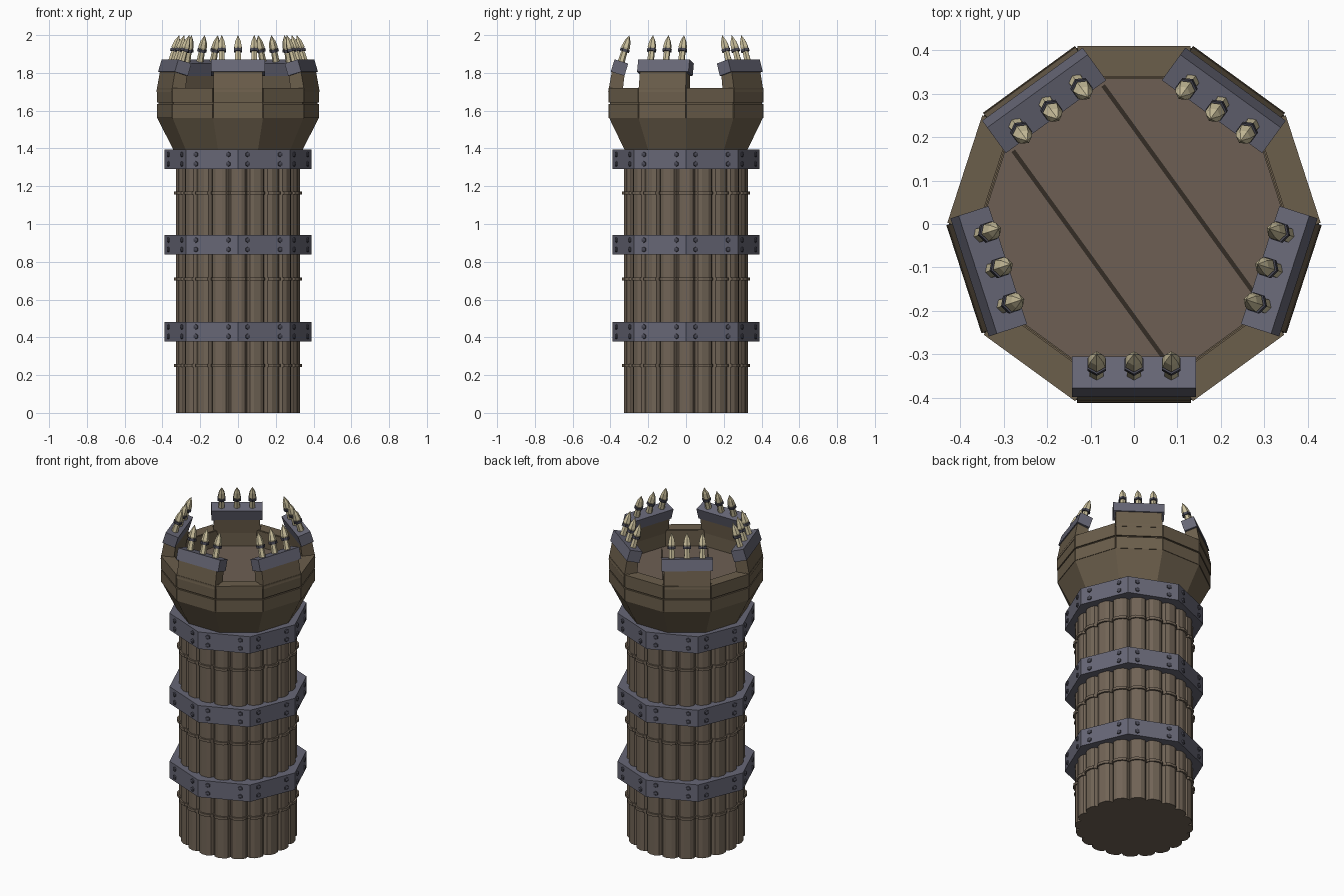
import bpy, bmesh, math
from mathutils import Matrix, Vector

if "Cube" in bpy.data.objects:
    bpy.data.objects.remove(bpy.data.objects["Cube"])


def mat(name, hexcol):
    m = bpy.data.materials.new(name)
    c = [int(hexcol[i:i + 2], 16) / 255 for i in (0, 2, 4)]
    m.diffuse_color = [((v + 0.055) / 1.055) ** 2.4 if v > 0.04 else v / 12.92 for v in c] + [1]
    m.use_nodes = True
    m.node_tree.nodes["Principled BSDF"].inputs["Base Color"].default_value = m.diffuse_color
    return m


LOG = mat("log wood", "71644f".replace("4f", "56"))
HEAD = mat("head wood", "6b5e4b")
FLOOR = mat("floor wood", "6d5f53")
DARK = mat("dark gap", "332c25")
IRON = mat("iron", "676776")
BOLT = mat("dark iron", "484854")
BONE = mat("pale spike", "cdc29e")


def finish(name, bm, material):
    bmesh.ops.recalc_face_normals(bm, faces=bm.faces)
    me = bpy.data.meshes.new(name)
    bm.to_mesh(me)
    bm.free()
    me.materials.append(material)
    ob = bpy.data.objects.new(name, me)
    bpy.context.collection.objects.link(ob)


def hexa(bm, corners, M=Matrix()):
    """Eight-cornered block: four bottom corners, then four top corners."""
    v = [bm.verts.new(M @ Vector(c)) for c in corners]
    for f in ((0, 1, 2, 3), (4, 5, 6, 7), (0, 1, 5, 4), (1, 2, 6, 5), (2, 3, 7, 6), (3, 0, 4, 7)):
        bm.faces.new([v[i] for i in f])


def box(bm, x0, x1, y, z0, z1, M=Matrix()):
    hexa(bm, [(a, b, c) for c in (z0, z1) for a, b in ((x0, -y), (x1, -y), (x1, y), (x0, y))], M)


def prism(bm, pts, z0, z1):
    lo = [bm.verts.new((x, y, z0)) for x, y in pts]
    hi = [bm.verts.new((x, y, z1)) for x, y in pts]
    n = len(pts)
    bm.faces.new(lo)
    bm.faces.new(hi)
    for i in range(n):
        j = (i + 1) % n
        bm.faces.new((lo[i], lo[j], hi[j], hi[i]))


def lathe(bm, profile, n, M=Matrix()):
    """Faceted solid of revolution; radius 0 makes a pole."""
    rings = []
    for r, z in profile:
        k = n if r > 0 else 1
        rings.append([bm.verts.new(M @ Vector((r * math.cos(2 * math.pi * i / n),
                                               r * math.sin(2 * math.pi * i / n), z))) for i in range(k)])
    for a, b in zip(rings, rings[1:]):
        for i in range(n):
            j = (i + 1) % n
            q = [a[i % len(a)], a[j % len(a)], b[j % len(b)], b[i % len(b)]]
            bm.faces.new(list(dict.fromkeys(q)))


def rot(deg):
    return Matrix.Rotation(math.radians(deg), 4, 'Z')


def scallop(grow=0.0, n=20):
    pts = []
    for i in range(n):
        for da, r in ((-9, 0.303), (-6.8, 0.321), (-3, 0.33), (3, 0.33), (6.8, 0.321)):
            a = math.radians(i * 360 / n + da)
            pts.append(((r + grow) * math.cos(a), (r + grow) * math.sin(a)))
    return pts


# shaft of bundled logs, with thin lashing rings
bm = bmesh.new()
prism(bm, scallop(), 0, 1.39)
finish("log_shaft", bm, LOG)
bm = bmesh.new()
for z in (0.25, 0.71, 1.165):
    prism(bm, scallop(0.01), z - 0.008, z + 0.008)
finish("shaft_rings", bm, LOG)

# octagonal iron bands and their bolts
bands, bolts, seams = bmesh.new(), bmesh.new(), bmesh.new()
for zc in (0.43, 0.89, 1.343):
    lathe(bands, [(0, zc - 0.052), (0.388, zc - 0.052), (0.388, zc + 0.052), (0, zc + 0.052)], 8)
    for k in range(8):
        M = rot(22.5 + 45 * k)
        for y in (-0.093, 0.093):
            for dz in (-0.025, 0.025):
                B = M @ Matrix.Translation((0.357, y, zc + dz)) @ Matrix.Rotation(math.pi / 2, 4, 'Y')
                lathe(bolts, [(0.015, 0), (0.013, 0.008), (0, 0.012)], 6, B)
finish("iron_bands", bands, IRON)
finish("band_bolts", bolts, BOLT)
seams.free()

# flared ten-sided head with a hollow top
bm = bmesh.new()
lathe(bm, [(0, 1.385), (0.338, 1.385), (0.427, 1.56), (0.422, 1.565), (0.422, 1.716),
           (0.354, 1.716), (0.354, 1.61), (0, 1.61)], 10)
finish("head_bowl", bm, HEAD)

# two rows of wall planks on each side
bm = bmesh.new()
for k in range(10):
    M = rot(18 + 36 * k)
    box(bm, 0.39, 0.409, 0.130, 1.56, 1.634, M)
    box(bm, 0.34, 0.410, 0.130 - 0.018, 1.70, 1.72, M)
    box(bm, 0.39, 0.410, 0.130, 1.642, 1.72, M)
finish("wall_planks", bm, HEAD)

# floor boards with two dark gaps
bm = bmesh.new()
lathe(bm, [(0, 1.60), (0.352, 1.60), (0.352, 1.62), (0, 1.62)], 10)
finish("floor", bm, FLOOR)
bm = bmesh.new()
for x in (-0.126, 0.13):
    box(bm, x - 0.005, x + 0.005, 0.30, 1.615, 1.623, rot(36))
finish("floor_gaps", bm, DARK)

# five battlements leaning inward, with iron caps and ringed spikes
posts, caps, spikes, collars = (bmesh.new() for _ in range(4))
for k in range(5):
    M = rot(-90 + 72 * k)
    w, t = 0.131, 0.129
    hexa(posts, [(0.336, -w, 1.70), (0.412, -w, 1.70), (0.412, w, 1.70), (0.336, w, 1.70),
                 (0.324, -t, 1.80), (0.391, -t, 1.815), (0.391, t, 1.815), (0.324, t, 1.80)], M)
    T = M @ Matrix.Translation((0.352, 0, 1.828)) @ Matrix.Rotation(math.radians(-17), 4, 'Y')
    box(caps, -0.038, 0.038, 0.143, -0.034, 0.034, T)
    for y in (-0.086, 0, 0.086):
        S = T @ Matrix.Translation((0, y, 0.034))
        lathe(spikes, [(0, -0.005), (0.019, -0.005), (0.016, 0.06), (0.023, 0.078),
                       (0.017, 0.11), (0, 0.146)], 6, S)
        lathe(collars, [(0, 0.054), (0.025, 0.054), (0.025, 0.069), (0, 0.069)], 6, S)
finish("battlements", posts, HEAD)
finish("battlement_caps", caps, IRON)
finish("spikes", spikes, BONE)
finish("spike_collars", collars, BOLT)
